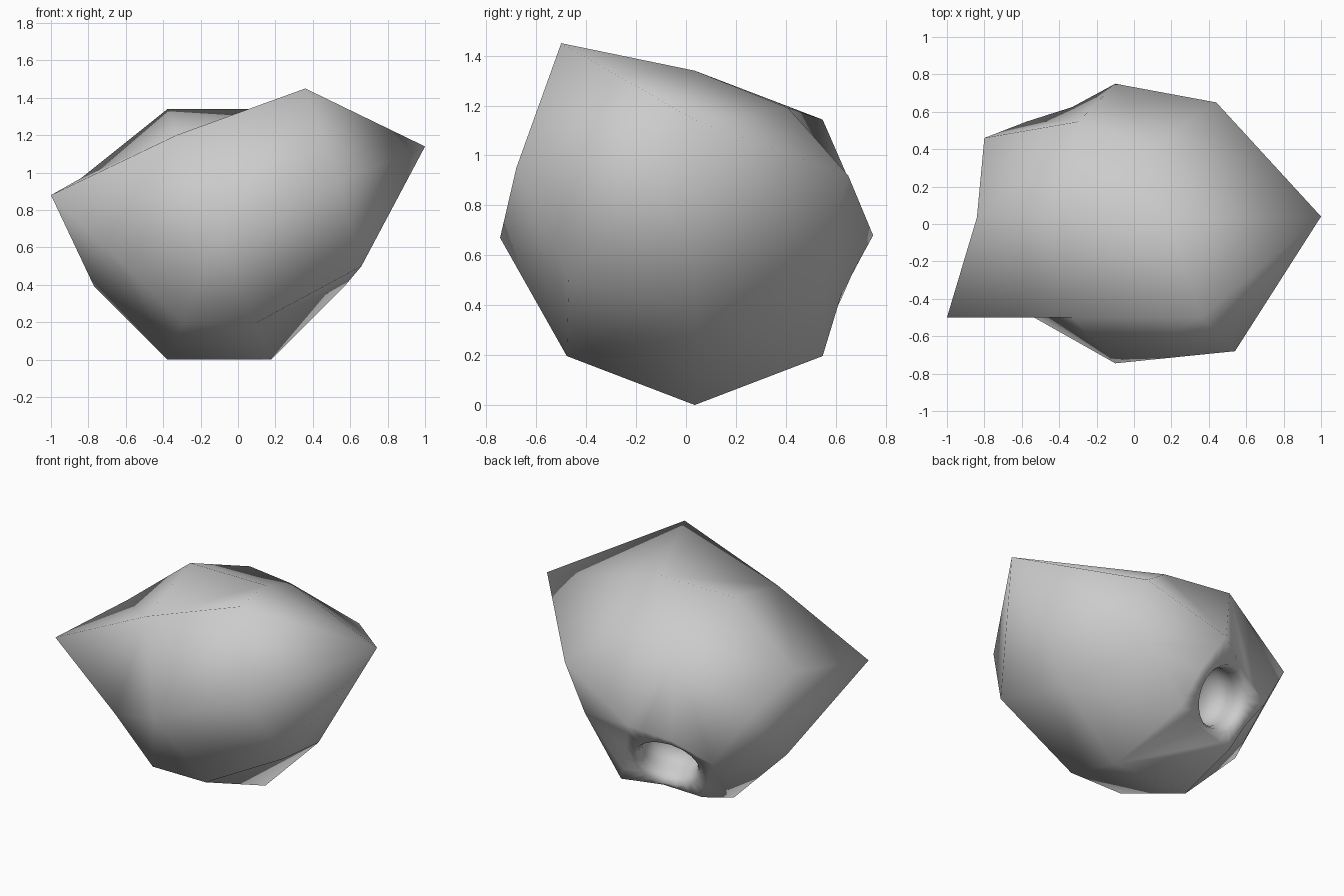
import bpy, bmesh, math
from mathutils import Vector

cube = bpy.data.objects.get("Cube")
if cube:
    bpy.data.objects.remove(cube)

# Stone colour
stone = bpy.data.materials.new("stone grey")
stone.use_nodes = True
grey = (0.6, 0.6, 0.6, 1)
stone.diffuse_color = grey
bsdf = stone.node_tree.nodes["Principled BSDF"]
bsdf.inputs["Base Color"].default_value = grey
bsdf.inputs["Roughness"].default_value = 0.8

CENTRE = Vector((-0.1, 0.035, 0.67))
RADIUS = 0.725
SIDES = 8
bm = bmesh.new()


def ring(latitude, moved):
    """Eight-sided ring around the y axis, with some corners pulled out."""
    verts = []
    for k in range(SIDES):
        a = math.tau * (k + 0.5) / SIDES
        r = RADIUS * math.cos(latitude)
        p = CENTRE + Vector((r * math.cos(a), RADIUS * math.sin(latitude), r * math.sin(a)))
        verts.append(bm.verts.new(moved.get(k, p)))
    return verts


# Boulder body: low-poly ball with its pole axis along y
front = ring(-math.pi / 4, {0: (0.54, -0.68, 0.95), 1: (0.36, -0.5, 1.45), 2: (-0.33, -0.5, 1.2),
                            3: (-1, -0.5, 0.88), 7: (0.66, -0.47, 0.5)})
middle = ring(0, {0: (1, 0.04, 1.14), 3: (-0.84, 0.035, 0.97)})
back = ring(math.pi / 4, {0: (0.44, 0.65, 0.92), 1: (0.1, 0.41, 1.19), 3: (-0.8, 0.46, 0.82),
                          5: (-0.41, 0.41, 0.155), 7: (0.37, 0.54, 0.56)})
front_pole = bm.verts.new((-0.1, -0.745, 0.67))
back_pole = bm.verts.new((-0.1, 0.75, 0.68))

# Side bands
for k in range(SIDES):
    n = (k + 1) % SIDES
    for side in (front, back):
        if k < 2:
            bm.faces.new((side[n], side[k], middle[k]))
            bm.faces.new((side[n], middle[k], middle[n]))
        else:
            bm.faces.new((side[k], middle[k], middle[n]))
            bm.faces.new((side[k], middle[n], side[n]))

# End caps: the pulled-out corner 3 stands clear of each pole
HOLE = (4, 5)
SPUR = 3
for side, pole, gaps in ((front, front_pole, ()), (back, back_pole, HOLE)):
    bm.faces.new((side[SPUR - 1], side[SPUR], side[SPUR + 1]))
    around = [k for k in range(SIDES) if k != SPUR]
    for k, n in zip(around, around[1:] + around[:1]):
        if k not in gaps:
            bm.faces.new((pole, side[k], side[n]))

# Rim of the round hollow at the back, sagging between its four corners
corners = [v.co.copy() for v in (back_pole, back[4], back[5], back[6])]
mid = sum(corners, Vector((0, 0, 0))) / len(corners)
axis = (mid - CENTRE).normalized()
u = axis.orthogonal().normalized()
w = axis.cross(u)
edges = [e for e in bm.edges if e.is_boundary]
bmesh.ops.bisect_edges(bm, edges=edges, cuts=5)
rim = [v for v in bm.verts if v.is_boundary]
rim.sort(key=lambda v: math.atan2((v.co - mid).dot(w), (v.co - mid).dot(u)))
for v in rim:
    v.co -= axis * 0.1 * min((v.co - c).length for c in corners)

# Hollow: a rounded lip, then a bowl that widens behind it
loop = rim
for r, depth in ((0.21, 0.02), (0.19, 0.05), (0.18, 0.1), (0.19, 0.15), (0.18, 0.21), (0.13, 0.26), (0.06, 0.28)):
    inner = []
    for v in rim:
        d = v.co - mid
        d = (d - axis * d.dot(axis)).normalized()
        inner.append(bm.verts.new(mid + d * r - axis * depth))
    for i in range(len(rim)):
        j = (i + 1) % len(rim)
        bm.faces.new((loop[i], loop[j], inner[j], inner[i]))
    loop = inner
bm.faces.new(loop)

bmesh.ops.recalc_face_normals(bm, faces=bm.faces[:])
for f in bm.faces:
    f.smooth = True
mesh = bpy.data.meshes.new("boulder")
bm.to_mesh(mesh)
bm.free()
mesh.materials.append(stone)
boulder = bpy.data.objects.new("boulder", mesh)
bpy.context.scene.collection.objects.link(boulder)
